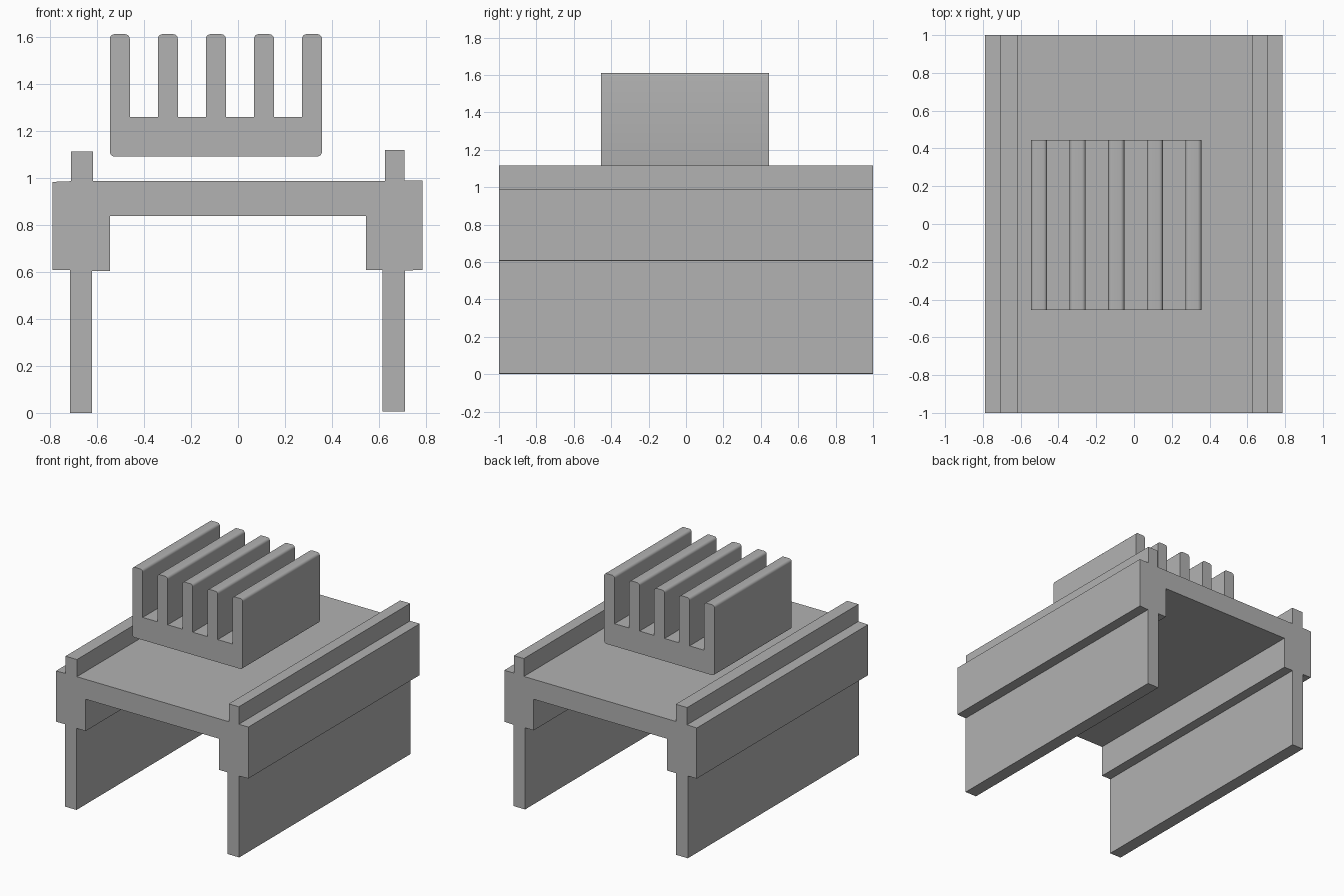
import bpy
import bmesh

cube = bpy.data.objects.get("Cube")
if cube:
    bpy.data.objects.remove(cube, do_unlink=True)

grey = bpy.data.materials.new("plain_grey")
grey.use_nodes = True
colour = (0.445, 0.445, 0.445, 1)
grey.diffuse_color = colour
grey.node_tree.nodes["Principled BSDF"].inputs["Base Color"].default_value = colour


def extrude_profile(name, points, y_front, y_back, round_heights=(), radius=0.02):
    """Extrude an x-z outline along y, rounding the long edges at given heights."""
    bm = bmesh.new()
    face = bm.faces.new([bm.verts.new((x, y_front, z)) for x, z in points])
    swept = bmesh.ops.extrude_face_region(bm, geom=[face])
    moved = [v for v in swept["geom"] if isinstance(v, bmesh.types.BMVert)]
    bmesh.ops.translate(bm, verts=moved, vec=(0, y_back - y_front, 0))
    long_edges = [e for e in bm.edges
                  if abs(e.verts[0].co.y - e.verts[1].co.y) > 0.1
                  and any(abs(e.verts[0].co.z - h) < 0.001 for h in round_heights)]
    if long_edges:
        bmesh.ops.bevel(bm, geom=long_edges, offset=radius, segments=5,
                        profile=0.5, affect='EDGES')
    bmesh.ops.recalc_face_normals(bm, faces=bm.faces)
    mesh = bpy.data.meshes.new(name)
    bm.to_mesh(mesh)
    bm.free()
    mesh.materials.append(grey)
    obj = bpy.data.objects.new(name, mesh)
    bpy.context.collection.objects.link(obj)
    return obj


# Channel frame: legs, thick side blocks, deck and guide rails in one outline
right_side = [(-0.545, 0.838), (-0.545, 0.603), (-0.62, 0.603), (-0.62, 0),
              (-0.715, 0), (-0.715, 0.608), (-0.788, 0.608), (-0.788, 0.982),
              (-0.71, 0.985), (-0.71, 1.112), (-0.617, 1.112), (-0.617, 0.985)]
left_side = [(0.625, 0.985), (0.625, 1.117), (0.707, 1.117), (0.707, 0.988),
             (0.785, 0.988), (0.785, 0.608), (0.71, 0.605), (0.71, 0.005),
             (0.615, 0.005), (0.615, 0.608), (0.545, 0.608), (0.545, 0.838)]
extrude_profile("channel_frame", right_side + left_side, -1, 1)

# Finned block hovering over the deck, with rounded outer corners
bottom, valley, top = 1.09, 1.257, 1.61
first, last, fin, count = -0.545, 0.357, 0.085, 5
pitch = (last - first - fin) / (count - 1)
outline = [(last, bottom), (first, bottom)]
for i in range(count):
    x = first + i * pitch
    if i > 0:
        outline.append((x, valley))
    outline += [(x, top), (x + fin, top)]
    if i < count - 1:
        outline.append((x + fin, valley))
block = extrude_profile("finned_block", outline, -0.455, 0.445, (bottom, top))

bpy.ops.object.select_all(action='DESELECT')
block.select_set(True)
bpy.context.view_layer.objects.active = block
bpy.ops.object.shade_smooth_by_angle(angle=0.6)
